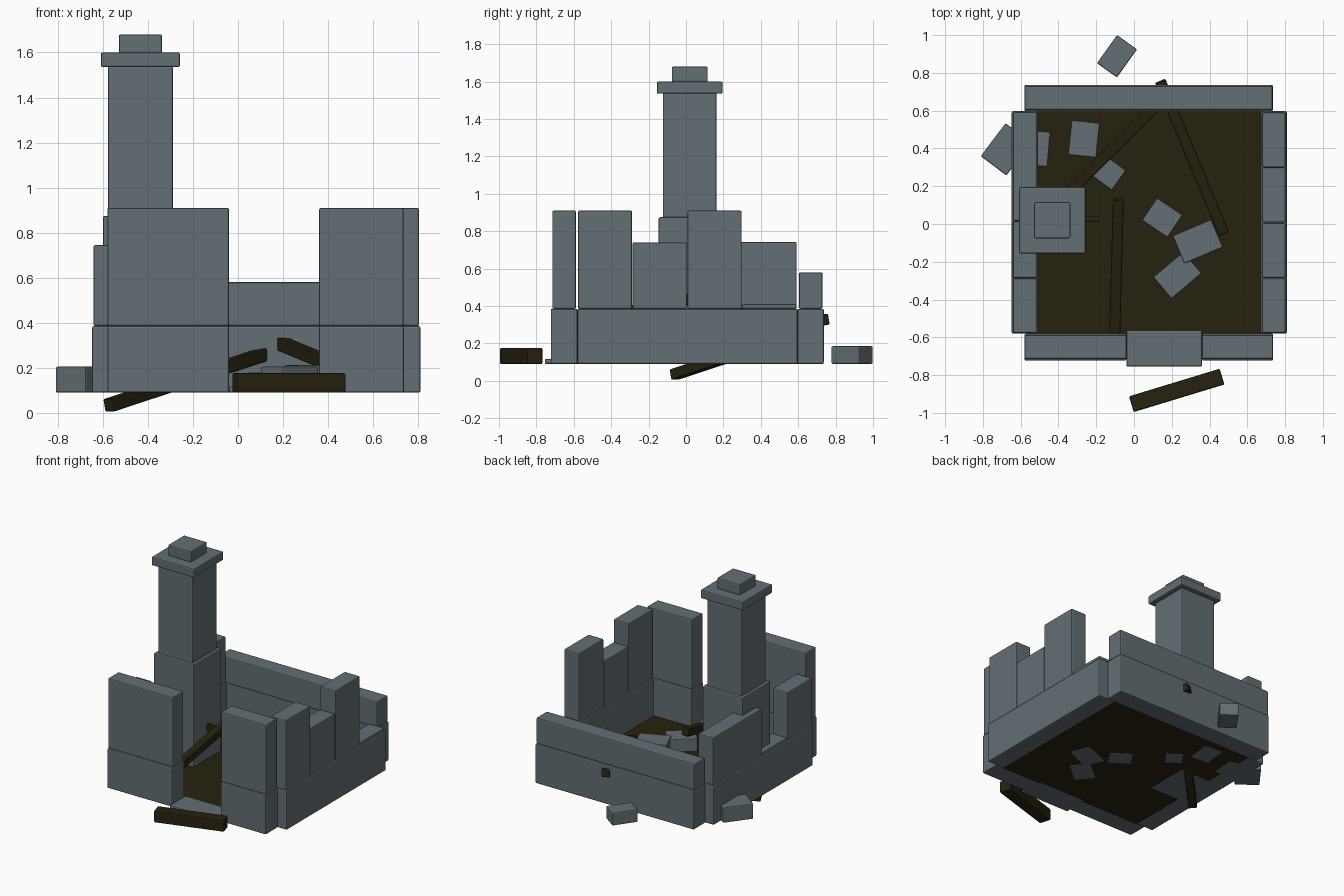
import bpy, bmesh, math
from mathutils import Matrix, Vector

if "Cube" in bpy.data.objects:
    bpy.data.objects.remove(bpy.data.objects["Cube"])


def material(name, rgb):
    m = bpy.data.materials.new(name)
    m.diffuse_color = (*rgb, 1)
    m.use_nodes = True
    m.node_tree.nodes["Principled BSDF"].inputs["Base Color"].default_value = m.diffuse_color
    return m


STONE = material("grey stone", (0.125, 0.158, 0.172))
WOOD = material("charred wood", (0.020, 0.016, 0.005))


def block(name, size, matrix, mat, bevel=0.01):
    """Box of a given size placed by a matrix, with softened edges."""
    mesh = bpy.data.meshes.new(name)
    bm = bmesh.new()
    bmesh.ops.create_cube(bm, size=1, matrix=Matrix.Diagonal((*size, 1)))
    if bevel:
        bmesh.ops.bevel(bm, geom=bm.edges[:], offset=bevel, segments=2,
                        profile=0.5, affect='EDGES')
    bm.to_mesh(mesh)
    bm.free()
    mesh.materials.append(mat)
    ob = bpy.data.objects.new(name, mesh)
    ob.matrix_world = matrix
    bpy.context.collection.objects.link(ob)
    return ob


def span(name, x, y, z, mat=STONE, bevel=0.008):
    """Axis-aligned block from (min, max) ranges."""
    size = [b - a for a, b in (x, y, z)]
    mid = [(a + b) / 2 for a, b in (x, y, z)]
    return block(name, size, Matrix.Translation(mid), mat, bevel)


def beam(name, a, b, width):
    """Square timber running from point a to point b."""
    a, b = Vector(a), Vector(b)
    rot = (b - a).to_track_quat('X', 'Z').to_matrix().to_4x4()
    return block(name, ((b - a).length, width, width),
                 Matrix.Translation((a + b) / 2) @ rot, WOOD, 0.007)


G, B = 0.09, 0.385          # ground level and top of the base course

# floor and doorstep
span("floor", (-0.52, 0.68), (-0.59, 0.61), (G + 0.001, G + 0.02), WOOD, 0)
span("doorstep", (-0.04, 0.36), (-0.755, -0.565), (G, 0.117))

# base course
span("base_back", (-0.58, 0.735), (0.597, 0.737), (G, B))
span("base_right", (0.67, 0.81), (-0.58, 0.597), (G, B))
span("base_left", (-0.648, -0.508), (-0.58, 0.597), (G, B))
span("base_front_left", (-0.58, -0.04), (-0.723, -0.58), (G, B))
span("base_front_right", (0.36, 0.737), (-0.723, -0.58), (G, B))

# broken upper walls
span("wall_back", (-0.58, 0.732), (0.604, 0.73), (B, 0.58))
span("wall_front_left", (-0.58, -0.04), (-0.715, -0.588), (B, 0.91))
span("wall_front_right", (0.36, 0.735), (-0.715, -0.588), (B, 0.91))
for i, (y0, y1, top) in enumerate([(-0.578, -0.288, 0.91), (-0.286, 0.004, 0.74),
                                   (0.008, 0.298, 0.91), (0.30, 0.59, 0.41)]):
    span(f"wall_right_{i + 1}", (0.677, 0.803), (y0, y1), (B, top))
for i, (y0, y1, top) in enumerate([(-0.578, -0.288, 0.745), (-0.286, 0.014, 0.41),
                                   (0.016, 0.592, 0.742)]):
    span(f"wall_left_{i + 1}", (-0.641, -0.515), (y0, y1), (B, top))

# chimney: half-widths around one centre line
CX, CY = -0.433, 0.02
for name, r, z0, z1 in [("chimney_breast", 0.166, G, 0.875),
                        ("chimney_shaft", 0.144, 0.865, 1.54),
                        ("chimney_cap", 0.176, 1.535, 1.60),
                        ("chimney_pot", 0.096, 1.597, 1.68)]:
    span(name, (CX - r, CX + r), (CY - r, CY + r), (z0, z1))
span("hearth_bracket", (-0.32, -0.185), (0.01, 0.04), (0.32, 0.37), WOOD, 0.005)

# fallen roof timbers
beam("beam_left", (0.13, 0.64, 0.265), (-0.575, -0.065, 0.033), 0.058)
beam("beam_right", (0.14, 0.755, 0.33), (0.475, -0.05, 0.19), 0.058)
beam("beam_middle", (-0.083, 0.13, 0.46), (-0.103, -0.62, 0.31), 0.058)
beam("beam_outside", (-0.014, -0.954, 0.133), (0.466, -0.808, 0.133), 0.087)

# rubble: centre x, y, size x, y, top height, turn in degrees
for i, (x, y, sx, sy, top, turn) in enumerate([
        (-0.09, 0.888, 0.13, 0.183, 0.185, -35.5),
        (-0.678, 0.395, 0.17, 0.218, 0.205, -37),
        (-0.515, 0.40, 0.13, 0.185, 0.19, -5),
        (-0.265, 0.45, 0.15, 0.185, 0.20, -6),
        (-0.13, 0.267, 0.125, 0.13, 0.17, -36),
        (0.15, 0.033, 0.164, 0.144, 0.18, -34),
        (0.338, -0.093, 0.222, 0.16, 0.212, 23),
        (0.23, -0.272, 0.21, 0.15, 0.205, 40)]):
    h = top - G
    block(f"rubble_{i + 1}", (sx, sy, h),
          Matrix.Translation((x, y, G + h / 2)) @ Matrix.Rotation(math.radians(turn), 4, 'Z'),
          STONE, 0.007)
